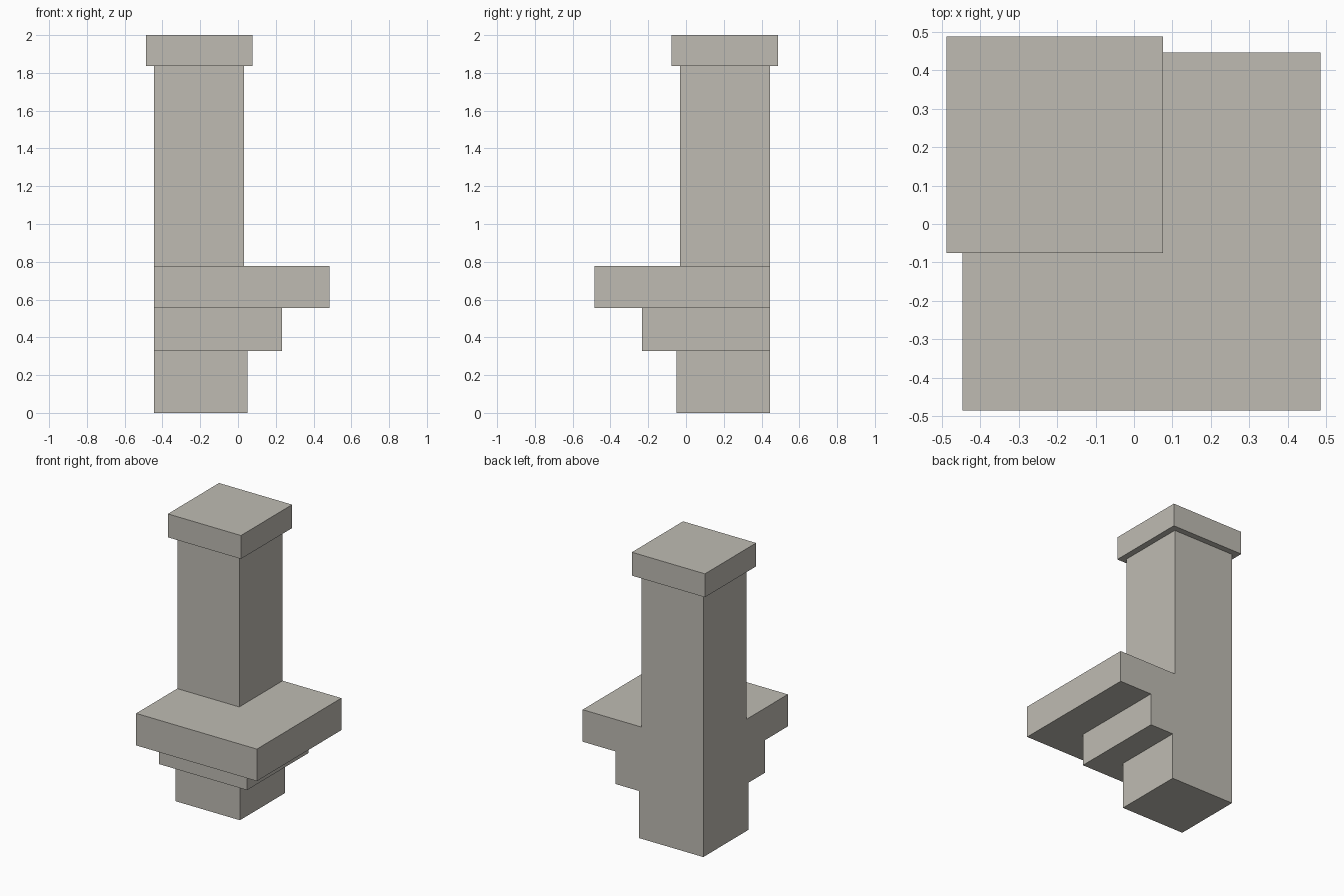
import bpy, bmesh

cube = bpy.data.objects.get("Cube")
if cube:
    bpy.data.objects.remove(cube, do_unlink=True)

# One stone colour
stone = bpy.data.materials.new("warm grey stone")
stone.use_nodes = True
colour = (0.52, 0.50, 0.45, 1.0)
stone.diffuse_color = colour
stone.node_tree.nodes["Principled BSDF"].inputs["Base Color"].default_value = colour


def finish(name, bm):
    bmesh.ops.recalc_face_normals(bm, faces=bm.faces)
    mesh = bpy.data.meshes.new(name)
    bm.to_mesh(mesh)
    bm.free()
    mesh.materials.append(stone)
    obj = bpy.data.objects.new(name, mesh)
    bpy.context.collection.objects.link(obj)
    return obj


def corner_pillar(name, corner, profile):
    """Square steps that share the back right corner; profile is (width, height)."""
    bm = bmesh.new()
    x, y = -corner, corner
    heights = (profile[0][1], profile[-1][1])
    low, high = [bm.verts.new((x, y, z)) for z in heights]
    back = [bm.verts.new((x + s, y, z)) for s, z in profile]
    front = [bm.verts.new((x + s, y - s, z)) for s, z in profile]
    side = [bm.verts.new((x, y - s, z)) for s, z in profile]
    # Flush back and right walls
    for edge in (back, side):
        bm.faces.new([high, low] + edge)
    # Stepped front and left faces
    for i in range(len(profile) - 1):
        for a, b in ((back, front), (front, side)):
            bm.faces.new((a[i], a[i + 1], b[i + 1], b[i]))
    # Bottom and top
    for corner_vert, i in ((low, 0), (high, -1)):
        bm.faces.new((corner_vert, back[i], front[i], side[i]))
    return finish(name, bm)


def box(name, low, high):
    bm = bmesh.new()
    bmesh.ops.create_cube(bm, size=1)
    for v in bm.verts:
        v.co = [lo if c < 0 else hi for c, lo, hi in zip(v.co, low, high)]
    return finish(name, bm)


# Foot, two corbel steps and the shaft as one stepped body
corner_pillar("stepped_pillar", 0.445, [
    (0.495, 0), (0.495, 0.328),
    (0.677, 0.328), (0.677, 0.555),
    (0.93, 0.555), (0.93, 0.778),
    (0.478, 0.778), (0.478, 1.837),
])

# Overhanging cap
box("pillar_cap", (-0.487, -0.076, 1.837), (0.076, 0.487, 2.0))
